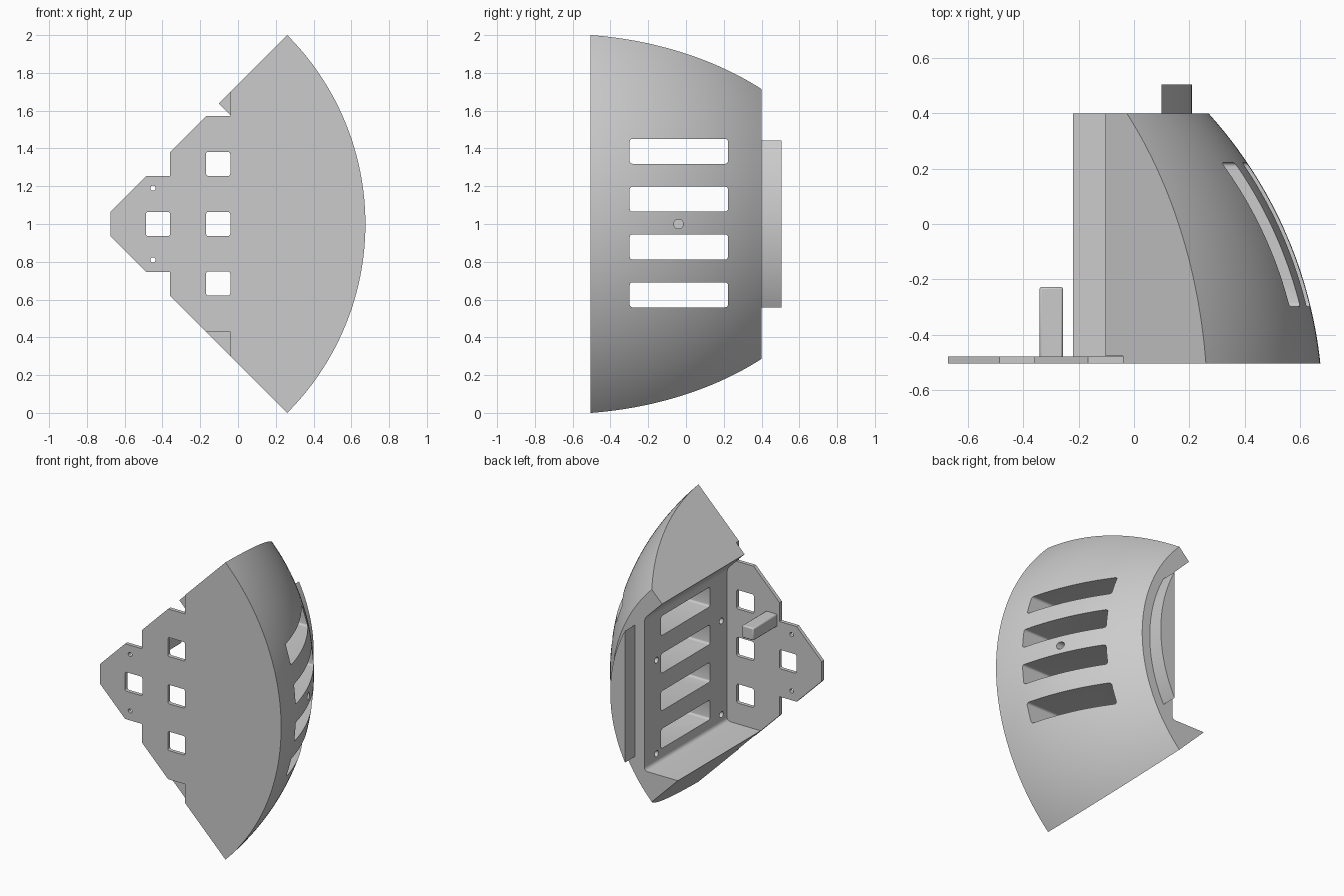
import bpy, bmesh, math

if "Cube" in bpy.data.objects:
    bpy.data.objects.remove(bpy.data.objects["Cube"], do_unlink=True)

grey = bpy.data.materials.new("plain_grey")
grey.use_nodes = True
grey.diffuse_color = (0.6, 0.6, 0.6, 1)
grey.node_tree.nodes["Principled BSDF"].inputs["Base Color"].default_value = (0.6, 0.6, 0.6, 1)

APEX_X, MID_Z = -0.74, 1.0
FRONT, PLATE, BACK, END = -0.505, -0.48, 0.4, 0.505


def finish(name, bm):
    bmesh.ops.recalc_face_normals(bm, faces=bm.faces[:])
    mesh = bpy.data.meshes.new(name)
    bm.to_mesh(mesh)
    bm.free()
    mesh.materials.append(grey)
    obj = bpy.data.objects.new(name, mesh)
    bpy.context.collection.objects.link(obj)
    return obj


def loft(bm, sections):
    """Skin a list of equal-sized closed sections and cap both ends."""
    rings = [[bm.verts.new(p) for p in s] for s in sections]
    n = len(rings[0])
    for a, b in zip(rings, rings[1:]):
        for i in range(n):
            j = (i + 1) % n
            bm.faces.new((a[i], a[j], b[j], b[i]))
    bm.faces.new(rings[0])
    bm.faces.new(rings[-1])
    return rings


def prism(name, points, lo, hi, axis="y", rounding=0.0):
    """Extrude a 2D outline along x or y, optionally rounding its corners."""
    bm = bmesh.new()
    if axis == "y":
        sections = [[(a, t, b) for a, b in points] for t in (lo, hi)]
    else:
        sections = [[(t, a, b) for a, b in points] for t in (lo, hi)]
    near, far = loft(bm, sections)
    if rounding:
        edges = [bm.edges.get(pair) for pair in zip(near, far)]
        bmesh.ops.bevel(bm, geom=edges, offset=rounding, segments=4,
                        profile=0.5, affect="EDGES")
    return finish(name, bm)


def rect(a0, a1, b0, b1):
    return [(a0, b0), (a1, b0), (a1, b1), (a0, b1)]


def circle(a, b, r, n=20):
    return [(a + r * math.cos(math.tau * i / n), b + r * math.sin(math.tau * i / n))
            for i in range(n)]


def cut(target, cutter):
    mod = target.modifiers.new("cut", "BOOLEAN")
    mod.operation, mod.solver, mod.object = "DIFFERENCE", "EXACT", cutter
    bpy.context.view_layer.objects.active = target
    bpy.ops.object.modifier_apply(modifier=mod.name)
    bpy.data.objects.remove(cutter, do_unlink=True)


def dome_radius(y):
    return math.sqrt(2.56 - (y + 0.673) ** 2) - 0.1766


# Quarter wedge with a domed outer wall
ARC, STEPS = 72, 28
sections = []
for k in range(STEPS + 1):
    y = FRONT + (BACK - FRONT) * k / STEPS
    r = dome_radius(y)
    section = [(APEX_X, y, MID_Z)]
    for i in range(ARC + 1):
        a = math.radians(-45 + 90 * i / ARC)
        section.append((APEX_X + r * math.cos(a), y, MID_Z + r * math.sin(a)))
    sections.append(section)
bm = bmesh.new()
loft(bm, sections)
housing = finish("domed_housing", bm)

# Open bay behind the front plate
cut(housing, prism("bay", [(0.03, 0.48), (-1.5, 0.48), (-1.5, 3.035), (0.03, 1.505)],
                   PLATE, 1.0, rounding=0.025))

# Stepped outline of the front plate
cut(housing, prism("tip", rect(-1, -0.674, 0.5, 1.5), -0.7, -0.3))
for side in (1, -1):
    for x0, x1, near, far in ((-0.7, -0.36, 0.253, 0.5), (-0.17, -0.04, 0.573, 0.8)):
        z0, z1 = sorted((MID_Z + side * near, MID_Z + side * far))
        cut(housing, prism("step", rect(x0, x1, z0, z1), -0.7, PLATE + 0.003))
    cut(housing, prism("pin_hole", circle(-0.45, MID_Z + side * 0.19, 0.014), -0.7, -0.4))

# Square windows in the front plate
for x, z in ((-0.105, 1.318), (-0.105, 1.0), (-0.105, 0.685), (-0.423, 1.0)):
    cut(housing, prism("window", rect(x - 0.064, x + 0.064, z - 0.064, z + 0.064),
                       -0.7, -0.4, rounding=0.012))

# Vent slots running through to the dome
for i in range(4):
    z = 0.625 + i * 0.2533
    cut(housing, prism("vent", rect(-0.298, 0.222, z - 0.066, z + 0.066),
                       -0.1, 1.0, axis="x", rounding=0.014))

# Blind screw holes in the inner panel and the dome
for y in (-0.42, 0.27):
    for z in (0.545, 1.175):
        cut(housing, prism("screw_hole", circle(y, z, 0.02), -0.05, 0.13, axis="x"))
cut(housing, prism("dome_hole", circle(-0.04, MID_Z, 0.025), 0.4, 0.8, axis="x"))

# Curved locating tongue on the back
half = math.asin(0.443 / 0.95)
outline = []
for i in range(33):
    a = half * (i / 16 - 1)
    outline.append((APEX_X + 0.95 * math.cos(a), MID_Z + 0.95 * math.sin(a)))
tongue = prism("back_tongue", outline, BACK - 0.01, END)

# Small post behind the front plate
post = prism("plate_post", rect(-0.342, -0.257, 1.213, 1.297), PLATE - 0.01, -0.228)
bevel = post.modifiers.new("soft_edges", "BEVEL")
bevel.width, bevel.segments = 0.008, 2

# Smooth the dome and fillets, keep hard edges
bpy.context.view_layer.update()
bpy.ops.object.select_all(action="DESELECT")
for obj in (housing, tongue, post):
    obj.select_set(True)
bpy.context.view_layer.objects.active = housing
bpy.ops.object.shade_smooth_by_angle(angle=math.radians(30))
